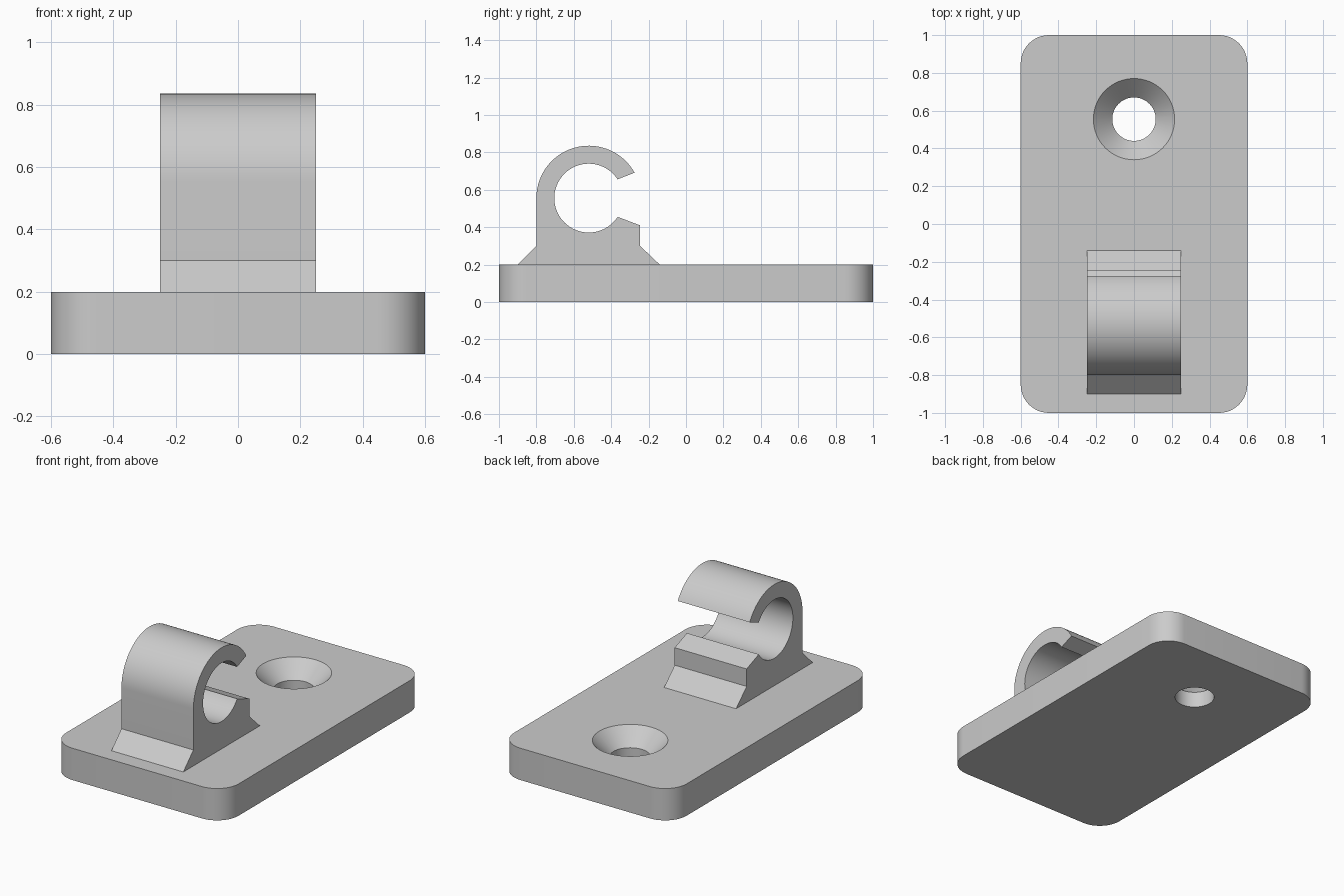
import bpy
import bmesh
from math import cos, sin, radians
from mathutils import Vector

cube = bpy.data.objects.get("Cube")
if cube:
    bpy.data.objects.remove(cube, do_unlink=True)

grey = bpy.data.materials.new("plain grey")
grey.use_nodes = True
grey.diffuse_color = (0.6, 0.6, 0.6, 1)
grey.node_tree.nodes["Principled BSDF"].inputs["Base Color"].default_value = (0.6, 0.6, 0.6, 1)


def arc(cx, cy, r, start, end, steps):
    """Points on an arc, angles in degrees."""
    angles = [radians(start + (end - start) * i / steps) for i in range(steps + 1)]
    return [(cx + r * cos(a), cy + r * sin(a)) for a in angles]


def finish(name, bm):
    bmesh.ops.recalc_face_normals(bm, faces=bm.faces[:])
    mesh = bpy.data.meshes.new(name)
    bm.to_mesh(mesh)
    bm.free()
    mesh.materials.append(grey)
    ob = bpy.data.objects.new(name, mesh)
    bpy.context.collection.objects.link(ob)
    return ob


def extrude(name, points, depth):
    """Solid made by sweeping a closed outline along the depth vector."""
    bm = bmesh.new()
    face = bm.faces.new([bm.verts.new(p) for p in points])
    swept = bmesh.ops.extrude_face_region(bm, geom=[face])["geom"]
    verts = [g for g in swept if isinstance(g, bmesh.types.BMVert)]
    bmesh.ops.translate(bm, verts=verts, vec=Vector(depth))
    return finish(name, bm)


def lathe(name, profile, x, y, sides):
    """Capped solid of revolution from (radius, height) pairs."""
    bm = bmesh.new()
    rings = []
    for r, z in profile:
        ring = arc(x, y, r, 0, 360, sides)[:-1]
        rings.append([bm.verts.new((px, py, z)) for px, py in ring])
    for low, high in zip(rings, rings[1:]):
        for i in range(sides):
            j = (i + 1) % sides
            bm.faces.new((low[i], low[j], high[j], high[i]))
    bm.faces.new(rings[0])
    bm.faces.new(rings[-1])
    return finish(name, bm)


def smooth(ob):
    bpy.ops.object.select_all(action="DESELECT")
    ob.select_set(True)
    bpy.context.view_layer.objects.active = ob
    bpy.ops.object.shade_smooth_by_angle(angle=radians(25))


# Base plate with rounded corners
thick = 0.2
radius = 0.15
outline = []
for sx, sy, start in ((1, 1, 0), (-1, 1, 90), (-1, -1, 180), (1, -1, 270)):
    outline += arc(sx * (0.6 - radius), sy * (1 - radius), radius, start, start + 90, 12)
plate = extrude("base_plate", [(x, y, 0) for x, y in outline], (0, 0, thick))

# Countersunk screw hole
cutter = lathe("screw_hole_cutter",
               [(0.115, -0.1), (0.115, 0.1), (0.215, thick), (0.315, 0.3)],
               0, 0.555, 64)
cutter.hide_render = True
cut = plate.modifiers.new("screw_hole", "BOOLEAN")
cut.operation = "DIFFERENCE"
cut.solver = "EXACT"
cut.object = cutter
bpy.context.view_layer.objects.active = plate
bpy.ops.object.modifier_apply(modifier=cut.name)
bpy.data.objects.remove(cutter, do_unlink=True)
smooth(plate)

# Snap clip: flared foot, outer shell, open round seat and lower lip
cy, cz = -0.52, 0.556
section = [(-0.9, thick), (-0.8, 0.3)]
section += arc(cy, cz, 0.28, 180, 29, 40)
section += arc(cy, cz, 0.184, 33, 327, 64)
section += [(-0.245, 0.41), (-0.245, 0.3), (-0.14, thick)]
clip = extrude("snap_clip", [(-0.25, y, z) for y, z in section], (0.5, 0, 0))
smooth(clip)
